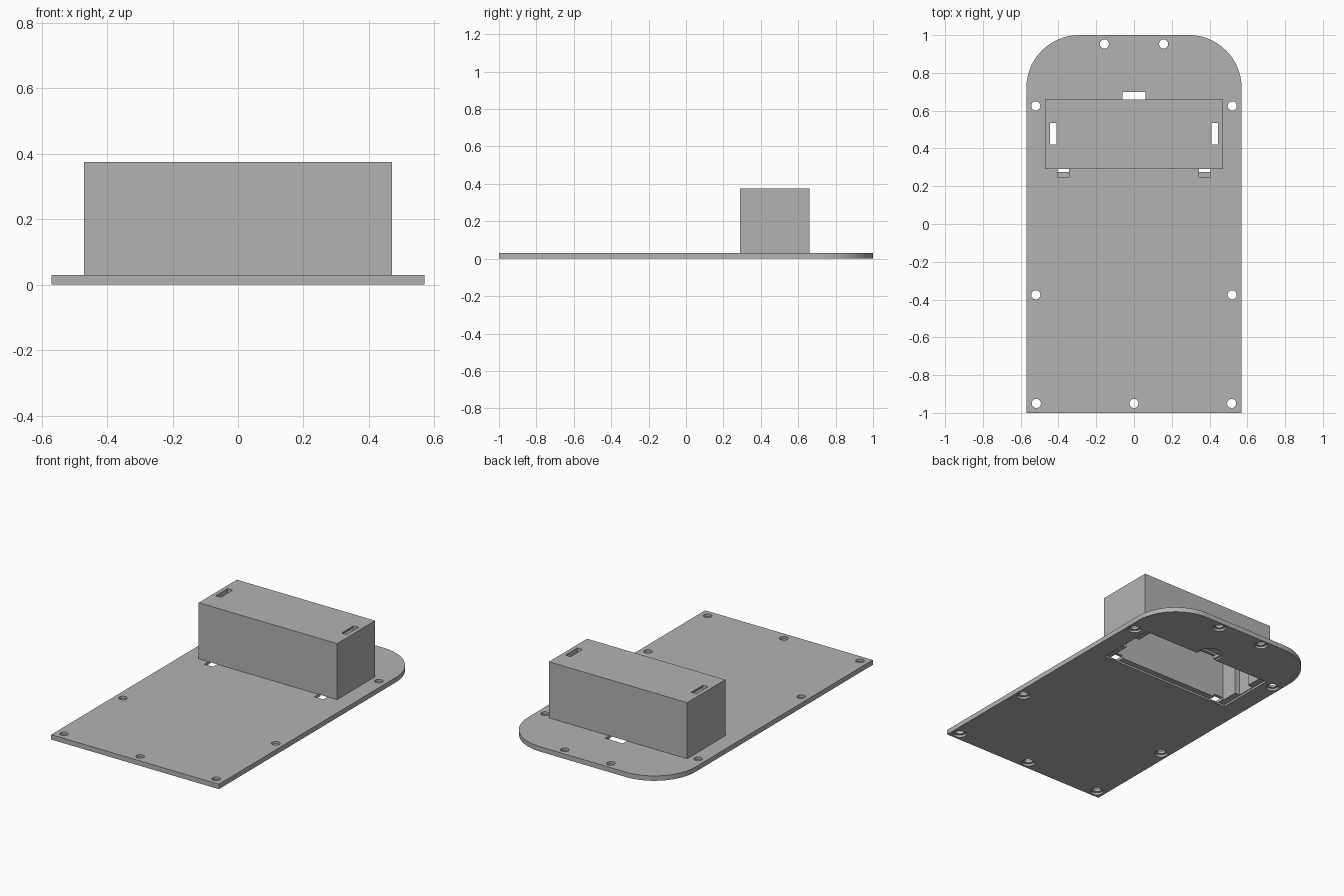
import bpy
import bmesh
from math import sin, cos, pi

if "Cube" in bpy.data.objects:
    bpy.data.objects.remove(bpy.data.objects["Cube"])

grey = bpy.data.materials.new("matte grey")
grey.use_nodes = True
grey.diffuse_color = (0.45, 0.45, 0.45, 1)
grey.node_tree.nodes["Principled BSDF"].inputs["Base Color"].default_value = (0.45, 0.45, 0.45, 1)

PLATE = 0.03   # plate thickness
TOP = 0.375    # top of the box


def prism(name, outline, z0, z1):
    """Closed solid from a flat outline."""
    bm = bmesh.new()
    face = bm.faces.new([bm.verts.new((x, y, z0)) for x, y in outline])
    up = bmesh.ops.extrude_face_region(bm, geom=[face])["geom"]
    for v in up:
        if isinstance(v, bmesh.types.BMVert):
            v.co.z = z1
    bmesh.ops.recalc_face_normals(bm, faces=bm.faces)
    mesh = bpy.data.meshes.new(name)
    bm.to_mesh(mesh)
    bm.free()
    mesh.materials.append(grey)
    obj = bpy.data.objects.new(name, mesh)
    bpy.context.collection.objects.link(obj)
    return obj


def block(name, x0, x1, y0, y1, z0, z1):
    return prism(name, [(x0, y0), (x1, y0), (x1, y1), (x0, y1)], z0, z1)


def disc(name, x, y, r, z0, z1, n=32):
    ring = [(x + r * cos(2 * pi * i / n), y + r * sin(2 * pi * i / n)) for i in range(n)]
    return prism(name, ring, z0, z1)


def combine(target, other, operation):
    mod = target.modifiers.new(operation, "BOOLEAN")
    mod.operation = operation
    mod.solver = "EXACT"
    mod.object = other
    bpy.context.view_layer.objects.active = target
    bpy.ops.object.modifier_apply(modifier=mod.name)
    bpy.data.objects.remove(other)


# Base plate, rounded at the back
R = 0.28
arc = [(0.29 + R * cos(i * pi / 40), 0.72 + R * sin(i * pi / 40)) for i in range(21)]
outline = [(-0.57, -1), (0.57, -1)] + arc + [(-x, y) for x, y in reversed(arc)]
body = prism("cover_plate_with_box", outline, 0, PLATE)

# Raised compartment
combine(body, block("box", -0.47, 0.47, 0.29, 0.66, 0.01, TOP), "UNION")

cutters = [
    # Hollow inside and seat for the lid
    block("cavity", -0.41, 0.41, 0.31, 0.64, -0.1, TOP - 0.02),
    block("lid_seat", -0.45, 0.45, 0.275, 0.65, -0.1, 0.012),
    # Latch opening at the back, with finger notch underneath
    block("latch_slot", -0.06, 0.06, 0.6, 0.7, -0.1, PLATE),
    disc("finger_notch", 0, 0.68, 0.075, -0.1, 0.01),
]
for s in (-1, 1):
    # Contact slots through the box top and lid tab pockets at the front
    cutters.append(block("contact_slot", *sorted((s * 0.40, s * 0.445)), 0.42, 0.535, -0.1, TOP - 0.01))
    cutters.append(block("contact_slot_top", *sorted((s * 0.41, s * 0.445)), 0.42, 0.535, 0.2, TOP + 0.1))
    cutters.append(block("tab_pocket", *sorted((s * 0.345, s * 0.405)), 0.25, 0.35, 0.008, PLATE))

# Screw holes with counterbores underneath
holes = [(0, -0.95)]
for x, y in ((0.157, 0.953), (0.52, 0.625), (0.52, -0.375), (0.517, -0.95)):
    holes += [(x, y), (-x, y)]
for x, y in holes:
    cutters.append(disc("screw_hole", x, y, 0.024, -0.1, 0.1))
    cutters.append(disc("counterbore", x, y, 0.038, -0.1, 0.014))

# The tab pockets and latch opening must stay open to the outside of the plate
for cutter in cutters:
    combine(body, cutter, "DIFFERENCE")

bpy.ops.object.select_all(action="DESELECT")
body.select_set(True)
bpy.context.view_layer.objects.active = body
bpy.ops.object.shade_smooth_by_angle(angle=pi / 6)
